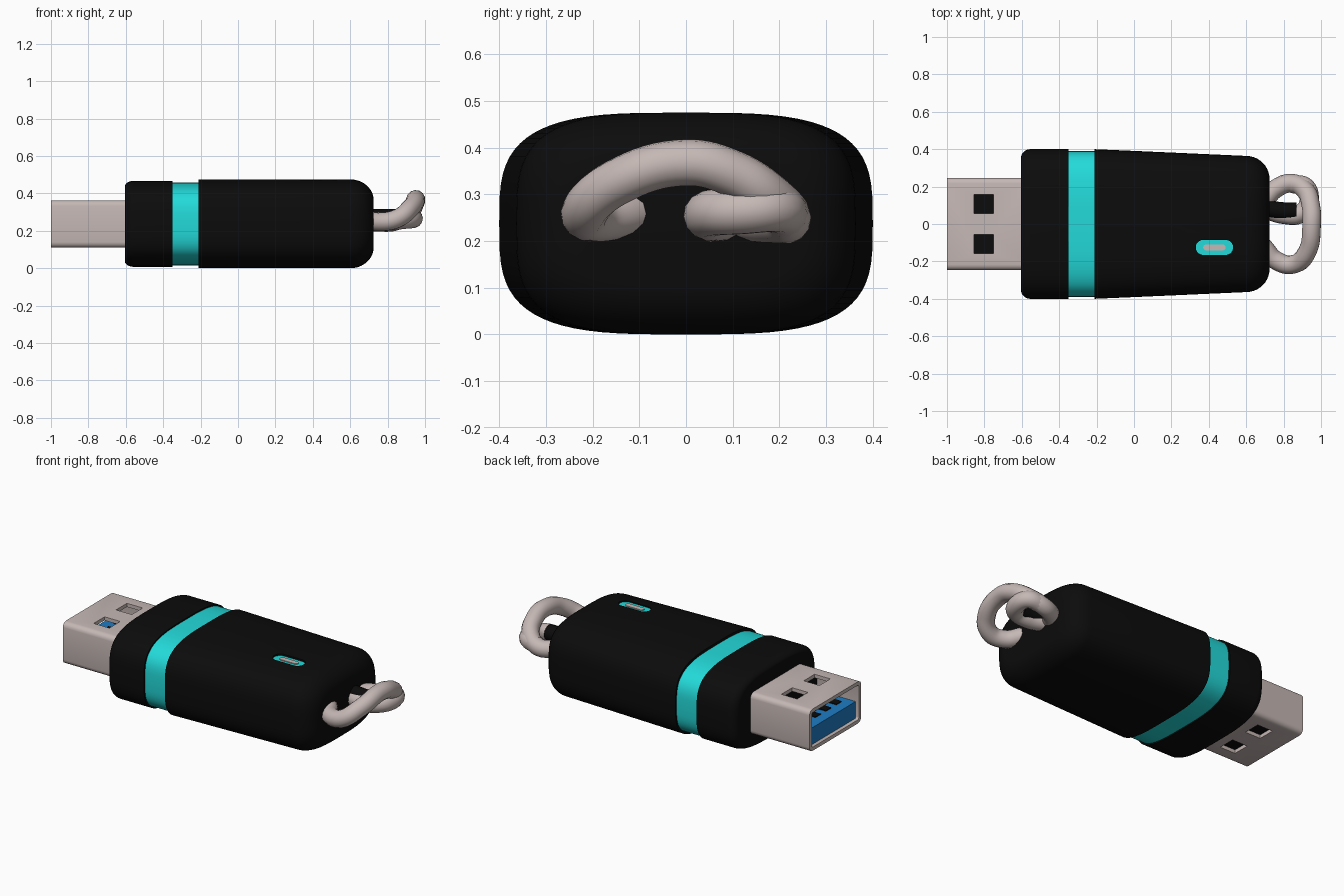
import bpy, bmesh, math
from mathutils import Matrix

if "Cube" in bpy.data.objects:
    bpy.data.objects.remove(bpy.data.objects["Cube"])


def mat(name, rgb):
    m = bpy.data.materials.new(name)
    m.diffuse_color = (*rgb, 1)
    m.use_nodes = True
    m.node_tree.nodes["Principled BSDF"].inputs["Base Color"].default_value = m.diffuse_color
    return m


BLACK = mat("black rubber", (0.0035, 0.0035, 0.0035))
GREY = mat("warm grey metal", (0.56, 0.48, 0.46))
CYAN = mat("cyan plastic", (0.017, 0.70, 0.70))
BLUE = mat("blue plastic", (0.013, 0.20, 0.55))
MID = 0.2375


def make(name, bm, material):
    bmesh.ops.recalc_face_normals(bm, faces=bm.faces[:])
    me = bpy.data.meshes.new(name)
    bm.to_mesh(me)
    bm.free()
    ob = bpy.data.objects.new(name, me)
    bpy.context.collection.objects.link(ob)
    me.materials.append(material)
    return ob


def activate(ob):
    bpy.ops.object.select_all(action='DESELECT')
    ob.select_set(True)
    bpy.context.view_layer.objects.active = ob


def smooth(ob, angle=35):
    activate(ob)
    bpy.ops.object.shade_smooth_by_angle(angle=math.radians(angle))


def box(name, lo, hi, material, bevel=0.0):
    bm = bmesh.new()
    size = [b - a for a, b in zip(lo, hi)]
    mid = [(a + b) / 2 for a, b in zip(lo, hi)]
    bmesh.ops.create_cube(bm, size=1, matrix=Matrix.Translation(mid) @ Matrix.Diagonal((*size, 1)))
    if bevel:  # round only the edges running along x
        edges = [e for e in bm.edges if abs(e.verts[0].co.x - e.verts[1].co.x) > 1e-4]
        bmesh.ops.bevel(bm, geom=edges, offset=bevel, segments=4, profile=0.5, affect='EDGES')
    return make(name, bm, material)


def cut(ob, cutter):
    mod = ob.modifiers.new("cut", 'BOOLEAN')
    mod.operation = 'DIFFERENCE'
    mod.solver = 'EXACT'
    mod.object = cutter
    activate(ob)
    bpy.ops.object.modifier_apply(modifier=mod.name)
    bpy.data.objects.remove(cutter)


def loft(name, stations, material, n=72, power=3.4):
    """Skin rounded-rectangle sections given as (x, half width, half height)."""
    bm = bmesh.new()
    rings = []
    for x, ry, rz in stations:
        ring = []
        for i in range(n):
            a = 2 * math.pi * i / n
            c, s = math.cos(a), math.sin(a)
            ring.append(bm.verts.new((x, ry * math.copysign(abs(c) ** (2 / power), c),
                                      MID + rz * math.copysign(abs(s) ** (2 / power), s))))
        rings.append(ring)
    for r0, r1 in zip(rings, rings[1:]):
        for i in range(n):
            j = (i + 1) % n
            bm.faces.new((r0[i], r0[j], r1[j], r1[i]))
    bm.faces.new(rings[0])
    bm.faces.new(rings[-1])
    return make(name, bm, material)


def stadium(name, cx, cy, half_len, r, z0, z1, material):
    bm = bmesh.new()
    pts = []
    for i in range(24):
        a = 2 * math.pi * (i + 0.5) / 24
        pts.append((cx + math.copysign(half_len - r, math.cos(a)) + r * math.cos(a), cy + r * math.sin(a)))
    lo = [bm.verts.new((x, y, z0)) for x, y in pts]
    hi = [bm.verts.new((x, y, z1)) for x, y in pts]
    bm.faces.new(lo)
    bm.faces.new(hi)
    for i in range(24):
        j = (i + 1) % 24
        bm.faces.new((lo[i], lo[j], hi[j], hi[i]))
    return make(name, bm, material)


def tube(name, points, radius, material):
    cu = bpy.data.curves.new(name, 'CURVE')
    cu.dimensions = '3D'
    cu.bevel_depth = radius
    cu.bevel_resolution = 5
    cu.use_fill_caps = True
    sp = cu.splines.new('BEZIER')
    sp.resolution_u = 8
    sp.bezier_points.add(len(points) - 1)
    for bp, p in zip(sp.bezier_points, points):
        bp.co = p
        bp.handle_left_type = bp.handle_right_type = 'AUTO'
    ob = bpy.data.objects.new(name, cu)
    bpy.context.collection.objects.link(ob)
    cu.materials.append(material)
    activate(ob)
    bpy.ops.object.convert(target='MESH')
    smooth(bpy.context.object, 50)


# Main body: tapered, with a rounded tail
arc = [math.radians(a) for a in range(0, 91, 9)]
stations = [(-0.21, 0.40, MID), (0.2, 0.382, MID)]
stations += [(0.60 + 0.125 * math.sin(t), 0.364 - 0.125 * (1 - math.cos(t)),
              MID - 0.11 * (1 - math.cos(t))) for t in arc]
body = loft("body", stations, BLACK)

# Status light set in a slot on top
cut(body, stadium("slot_cutter", 0.43, -0.125, 0.10, 0.04, 0.44, 0.6, BLACK))
smooth(body)
stadium("light_surround", 0.43, -0.125, 0.10, 0.04, 0.435, 0.464, CYAN)
stadium("light_core", 0.43, -0.125, 0.06, 0.016, 0.45, 0.469, GREY)

# Front collar with rounded leading edge, and the recessed band behind it
stations = [(-0.555 - 0.05 * math.sin(t), 0.40 - 0.05 * (1 - math.cos(t)),
             0.23 - 0.03 * (1 - math.cos(t))) for t in reversed(arc)]
smooth(loft("front_collar", stations + [(-0.35, 0.40, 0.23)], BLACK))
smooth(loft("band", [(-0.37, 0.39, 0.222), (-0.19, 0.39, 0.222)], CYAN))

# Hollow metal plug with two square windows above and below
plug = box("plug_shell", (-1, -0.247, 0.11), (-0.57, 0.247, 0.363), GREY, 0.03)
cut(plug, box("bore_cutter", (-1.1, -0.225, 0.132), (-0.61, 0.225, 0.341), GREY, 0.012))
for side in (-1, 1):
    y = side * 0.107
    cut(plug, box("window_cutter", (-0.855, y - 0.052, 0), (-0.75, y + 0.052, 0.5), GREY))
smooth(plug)

# Inside of the plug: blue tongue, black holder and contacts
box("tongue", (-0.98, -0.223, 0.134), (-0.87, 0.223, 0.235), BLUE)
box("contact_holder", (-0.87, -0.223, 0.134), (-0.60, 0.223, 0.24), BLACK)
box("plug_back_wall", (-0.72, -0.223, 0.134), (-0.60, 0.223, 0.339), BLACK)
for i in range(4):
    y = -0.15 + 0.1 * i
    box("contact_%d" % (i + 1), (-0.92, y - 0.025, 0.23), (-0.865, y + 0.025, 0.24), BLACK)

# Key loop: arched wire, a small curl at one end and a black lug through it
tube("key_loop", [(0.69, -0.12, 0.26), (0.76, -0.195, 0.248), (0.85, -0.216, 0.265), (0.925, -0.15, 0.325),
                  (0.95, 0, 0.368), (0.945, 0.1, 0.345), (0.915, 0.18, 0.295), (0.84, 0.218, 0.25),
                  (0.76, 0.19, 0.245), (0.70, 0.13, 0.25)], 0.05, GREY)
tube("key_curl", [(0.85, 0.215, 0.255), (0.92, 0.195, 0.268), (0.935, 0.12, 0.264),
                  (0.89, 0.055, 0.26), (0.80, 0.05, 0.25), (0.70, 0.08, 0.25)], 0.05, GREY)
tube("key_lug", [(0.69, 0.085, 0.27), (0.80, 0.07, 0.272), (0.87, 0.07, 0.272)], 0.046, BLACK)
